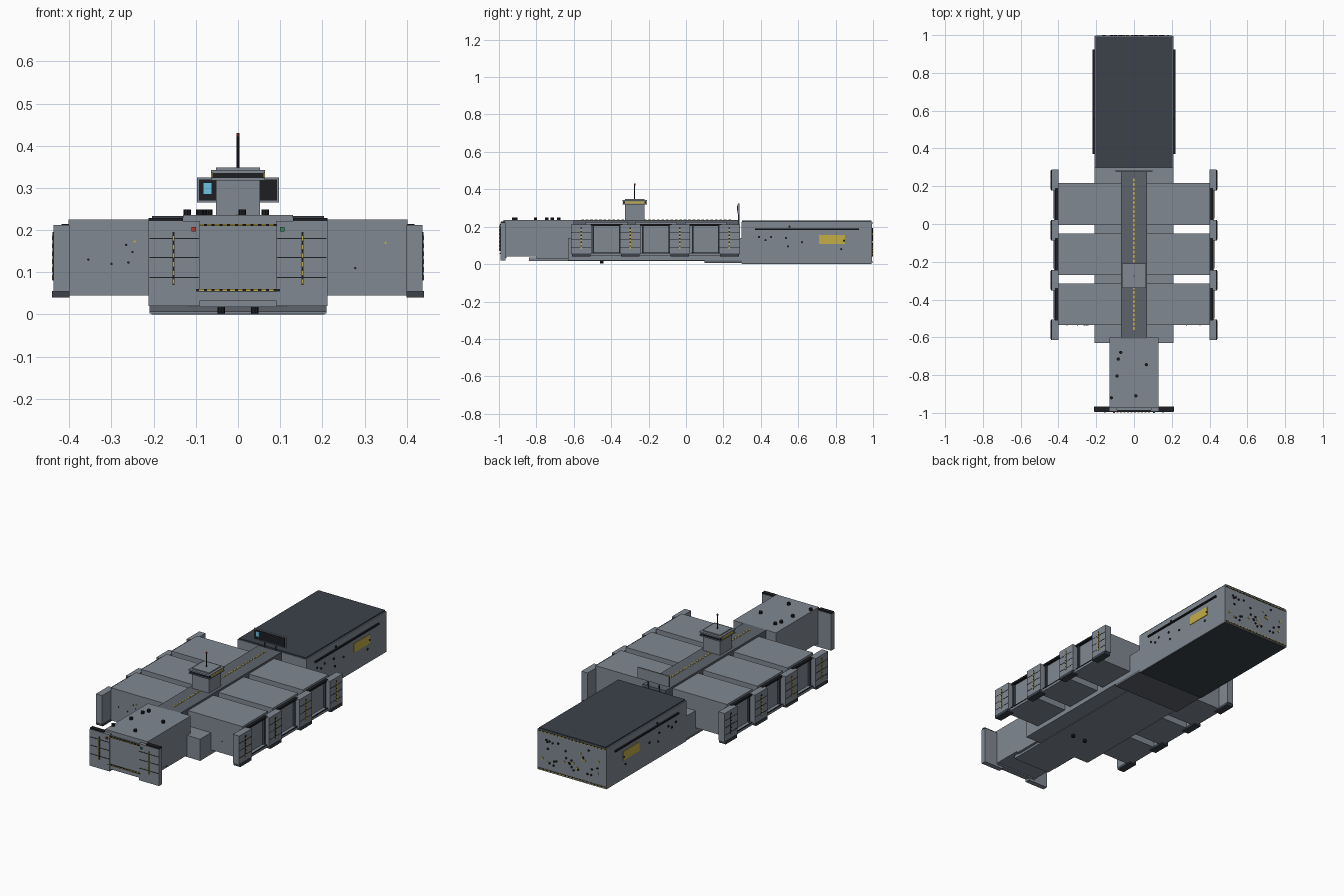
import bpy, bmesh, random
from mathutils import Matrix, Vector

if "Cube" in bpy.data.objects:
    bpy.data.objects.remove(bpy.data.objects["Cube"])

random.seed(4)
mats = {}
COL = {"grey": (.22, .25, .29, 1), "dark": (.045, .055, .07, 1), "mid": (.11, .125, .15, 1),
       "black": (.012, .013, .016, 1), "yellow": (.55, .42, .06, 1), "cyan": (.15, .55, .8, 1),
       "red": (.5, .04, .03, 1), "green": (.03, .25, .12, 1)}


def mat(c):
    if c not in mats:
        mats[c] = bpy.data.materials.new(c)
        mats[c].diffuse_color = COL[c]
    return mats[c]


def finish(name, bm, c):
    me = bpy.data.meshes.new(name)
    bm.to_mesh(me)
    bm.free()
    ob = bpy.data.objects.new(name, me)
    me.materials.append(mat(c))
    bpy.context.collection.objects.link(ob)
    return ob


def boxes(name, items, c="grey", mirror=False):
    """Each item is x0, x1, y0, y1, z0, z1; mirror repeats it on -x."""
    bm = bmesh.new()
    if mirror:
        items = list(items) + [(-b[1], -b[0]) + tuple(b[2:]) for b in items]
    for x0, x1, y0, y1, z0, z1 in items:
        m = Matrix.Translation(((x0 + x1) / 2, (y0 + y1) / 2, (z0 + z1) / 2))
        bmesh.ops.create_cube(bm, size=1, matrix=m @ Matrix.Diagonal((x1 - x0, y1 - y0, z1 - z0, 1)))
    return finish(name, bm, c)


def studs(name, pts, axis, r, d, c="black"):
    """Octagonal studs at the given points, facing along axis."""
    bm = bmesh.new()
    q = Vector((0, 0, 1)).rotation_difference(Vector(axis)).to_matrix().to_4x4()
    for p in pts:
        bmesh.ops.create_cone(bm, cap_ends=True, segments=8, radius1=r, radius2=r, depth=d,
                              matrix=Matrix.Translation(p) @ q)
    return finish(name, bm, c)


def dashes(a, b, n):
    s = (b - a) / n
    return [(a + i * s, a + (i + .6) * s) for i in range(n)]


# Central hull, keel and belly plate
boxes("hull", [(-.21, .21, -.63, .30, .02, .14)])
boxes("keel", [(-.115, .115, -.84, .1, .018, .035), (-.13, .13, -.8, .05, .03, .05)])
boxes("belly_plate", [(-.21, .21, .1, .30, .006, .02)], "mid")
studs("belly_feet", [(x, -.45, .012) for x in (-.04, .04)], (0, 0, 1), .009, .02)

# Raised spine walkway with dashed centre line
boxes("spine", [(-.07, .07, -.605, .28, .13, .236)], "mid")
boxes("spine_dashes", [(-.004, .004, a, b, .235, .238) for a, b in dashes(-.56, .25, 34)], "yellow")

# Three side bays on each side
bays = (.105, -.16, -.425)
boxes("side_bay", [(.068, .402, y - .111, y + .111, .045, .225) for y in bays], mirror=True)
boxes("bay_top_beam", [(.40, .418, y - .085, y + .085, .203, .214) for y in bays], "black", True)
boxes("bay_door_frame", [(.40, .414, y + s - .004, y + s + .004, .06, .205)
                         for y in bays for s in (-.07, .07)], "dark", True)
boxes("bay_door_sill", [(.40, .424, y - .09, y + .09, .045, .06) for y in bays], "grey", True)
boxes("bay_sill_trim", [(.42, .426, y - .075, y + .075, .058, .062) for y in bays], "black", True)

# Docking pillars between the bays
cols = (.2325, -.033, -.298, -.56)
boxes("bay_pillar", [(.40, .438, y - .055, y + .055, .055, .212) for y in cols], mirror=True)
boxes("pillar_foot", [(.40, .441, y - .05, y + .05, .04, .056) for y in cols], "dark", True)
boxes("pillar_groove", [(.436, .439, y - .054, y + .054, z - .001, z + .001)
                        for y in cols for z in (.09, .13, .17)], "black", True)
boxes("pillar_stripe", [(.436, .440, y - .004, y + .004, .08, .195) for y in cols], "black", True)
boxes("pillar_dashes", [(.437, .4415, y - .004, y + .004, a, b)
                        for y in cols for a, b in dashes(.082, .195, 6)], "yellow", True)

# Forward bay and its gate
boxes("front_bay", [(-.13, .13, -.975, -.60, .04, .236)])
boxes("gate_pillar", [(.09, .212, -.993, -.965, .02, .222)], mirror=True)
boxes("gate_door", [(-.092, .092, -.988, -.96, .05, .212)])
boxes("gate_sill", [(-.13, .13, -.991, -.96, .033, .053)])
boxes("gate_cap", [(.13, .212, -.99, -.968, .221, .229)], "black", True)
boxes("gate_groove", [(.092, .21, -.995, -.99, z - .001, z + .001) for z in (.088, .135, .18)], "black", True)
boxes("gate_stripe", [(.15, .155, -.996, -.99, .07, .195)], "black", True)
boxes("gate_dashes", [(.15, .155, -1, -.99, a, b) for a, b in dashes(.072, .195, 6)], "yellow", True)
boxes("gate_edge_black", [(-.1, .1, -.995, -.985, .055, .06), (-.092, .092, -.995, -.985, .21, .215)], "black")
boxes("gate_edge_yellow", [(a, b, -.998, -.985, z, z + .004) for z in (.056, .2105)
                           for a, b in dashes(-.092, .092, 10)], "yellow")
boxes("port_light", [(-.11, -.1, -1, -.985, .197, .207)], "red")
boxes("starboard_light", [(.1, .11, -1, -.985, .197, .207)], "green")
studs("roof_studs", [(-.07, -.68, .24), (-.083, -.715, .24), (-.09, -.805, .24), (.065, -.745, .24),
                     (.01, -.91, .24), (-.12, -.92, .24)], (0, 0, 1), .009, .018)
studs("bay_front_studs", [(-.355, -.536, .13), (-.3, -.536, .12), (-.26, -.536, .123), (-.265, -.536, .165),
                          (-.25, -.536, .148), (.278, -.536, .11)], (0, 1, 0), .003, .005)
studs("bay_front_lamps", [(.35, -.536, .17), (-.245, -.536, .173)], (0, 1, 0), .003, .005, "yellow")

# Control tower with window band, roof and aerial
boxes("tower", [(-.052, .052, -.327, -.222, .23, .322)])
boxes("tower_windows", [(-.061, .061, -.336, -.212, .322, .338)], "black")
boxes("tower_ledge", [(-.064, .064, -.339, -.209, .318, .323)])
boxes("tower_roof", [(-.064, .064, -.339, -.209, .336, .342), (-.052, .052, -.326, -.222, .34, .348)])
boxes("tower_side_glow", [(.058, .0635, -.325, -.222, .325, .335)], "yellow", True)
studs("aerial", [(0, -.275, .384)], (0, 0, 1), .003, .078)
studs("aerial_tip", [(0, -.275, .426)], (0, 0, 1), .004, .009, "red")

# Sign board behind the spine
boxes("sign_board", [(-.097, .097, .279, .286, .265, .325)])
boxes("sign_screen", [(-.092, .092, .276, .28, .27, .32)], "black")
boxes("sign_display", [(-.082, -.063, .274, .278, .286, .312)], "cyan")
boxes("sign_post", [(.03, .036, .279, .285, .14, .27)], "dark", True)

# Rear cargo block with dark lid
boxes("cargo_block", [(-.21, .21, .297, .995, .002, .226)])
boxes("cargo_lid", [(-.204, .204, .30, .993, .224, .233)], "dark")
boxes("cargo_base", [(-.205, .205, .30, .99, 0, .004)], "dark")
boxes("side_rail", [(.208, .219, .37, .925, .182, .19)], "black", True)
boxes("side_panel", [(.208, .213, .71, .85, .107, .156)], "yellow", True)
side = [(.39, .145), (.425, .128), (.455, .145), (.535, .14), (.553, .2), (.545, .095), (.62, .117),
        (.83, .08), (.845, .125)]
studs("side_studs", [(s * .211, y, z) for s in (-1, 1) for y, z in side], (1, 0, 0), .006, .006)
rear = [(random.uniform(-.18, .18), .995, random.uniform(.04, .2)) for _ in range(34)]
studs("rear_studs", rear[:24], (0, 1, 0), .0055, .01)
studs("rear_lamps", rear[24:], (0, 1, 0), .0055, .009, "yellow")
boxes("rear_edge_black", [(-.205, .205, .99, .997, z, z + .006) for z in (.008, .216)], "black")
boxes("rear_edge_dashes", [(a, b, .99, .9985, z, z + .005) for z in (.0085, .2165)
                           for a, b in dashes(-.2, .2, 18)], "yellow")

for m in bpy.data.materials:
    if m.users and not m.is_grease_pencil:
        m.use_nodes = True
        m.node_tree.nodes["Principled BSDF"].inputs["Base Color"].default_value = m.diffuse_color
